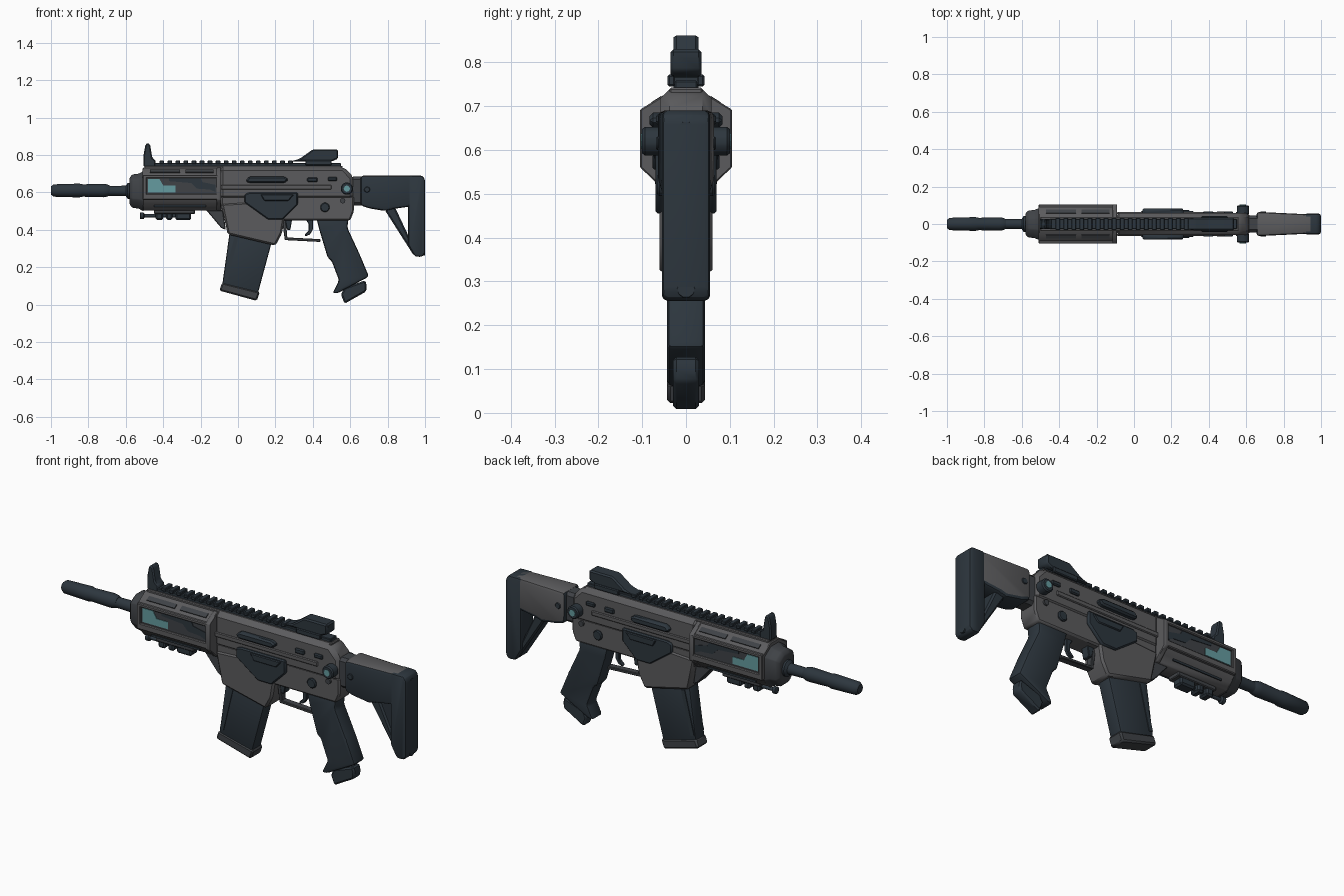
import bpy, bmesh
from math import cos, sin, pi, radians
from mathutils import Matrix, Vector

if "Cube" in bpy.data.objects:
    bpy.data.objects.remove(bpy.data.objects["Cube"])


def material(name, rgb):
    m = bpy.data.materials.new(name)
    m.use_nodes = True
    m.diffuse_color = (*rgb, 1)
    bsdf = next(n for n in m.node_tree.nodes if n.type == 'BSDF_PRINCIPLED')
    bsdf.inputs["Base Color"].default_value = (*rgb, 1)
    bsdf.inputs["Roughness"].default_value = 0.6
    return m


DARK = material("blue_black", (0.026, 0.037, 0.048))
GREY = material("gunmetal_grey", (0.105, 0.105, 0.11))
MID = material("dark_grey", (0.05, 0.055, 0.062))
TEAL = material("teal", (0.13, 0.33, 0.35))


def finish(name, bm, mat, bevel=0, seg=1):
    bmesh.ops.recalc_face_normals(bm, faces=bm.faces)
    if bevel:
        bmesh.ops.bevel(bm, geom=bm.edges[:], offset=bevel, segments=seg,
                        profile=0.5, affect='EDGES', clamp_overlap=True)
    me = bpy.data.meshes.new(name)
    bm.to_mesh(me)
    bm.free()
    me.materials.append(mat)
    ob = bpy.data.objects.new(name, me)
    bpy.context.collection.objects.link(ob)
    bpy.ops.object.select_all(action='DESELECT')
    ob.select_set(True)
    bpy.context.view_layer.objects.active = ob
    bpy.ops.object.shade_smooth_by_angle(angle=radians(35))
    return ob


def slab(name, pts, y0, y1, mat, bevel=0, seg=1):
    """Side outline (x, z) extruded from y0 to y1."""
    bm = bmesh.new()
    face = bm.faces.new([bm.verts.new((x, y0, z)) for x, z in pts])
    out = bmesh.ops.extrude_face_region(bm, geom=[face])["geom"]
    bmesh.ops.translate(bm, vec=(0, y1 - y0, 0),
                        verts=[v for v in out if isinstance(v, bmesh.types.BMVert)])
    return finish(name, bm, mat, bevel, seg)


def rect(x0, x1, z0, z1):
    return [(x0, z0), (x1, z0), (x1, z1), (x0, z1)]


def disc(x, z, r, n=12):
    return [(x + r * cos(2 * pi * i / n), z + r * sin(2 * pi * i / n)) for i in range(n)]


def both(name, pts, y0, y1, mat, bevel=0, seg=1):
    """The same slab on the left and right sides."""
    for tag, s in (("right", -1), ("left", 1)):
        slab(f"{name}_{tag}", pts, s * y0, s * y1, mat, bevel, seg)


def loft(name, ring, stations, zc, mat, bevel=0):
    """Cross-section (y, z about zc) scaled at each station (x, scale)."""
    bm = bmesh.new()
    rows = [[bm.verts.new((x, y * k, zc + z * k)) for y, z in ring] for x, k in stations]
    n = len(ring)
    for a, b in zip(rows, rows[1:]):
        for i in range(n):
            bm.faces.new((a[i], a[(i + 1) % n], b[(i + 1) % n], b[i]))
    bm.faces.new(rows[0])
    bm.faces.new(rows[-1])
    return finish(name, bm, mat, bevel)


def mirrored(half):
    return half + [(-y, z) for y, z in reversed(half)]


# Barrel and muzzle
round_ring = disc(0, 0, 1, 20)
loft("muzzle", round_ring, [(-1, .022), (-.985, .033), (-.85, .037), (-.83, .033), (-.72, .036),
                            (-.70, .033), (-.685, .026)], .61, DARK)
loft("barrel", round_ring, [(-.69, .026), (-.60, .028), (-.59, .042), (-.5, .042)], .608, DARK)

# Handguard: faceted shell, front collar and rear ring
shell = mirrored([(.035, .11), (.092, .072), (.092, -.058), (.07, -.085), (.04, -.118)])
loft("handguard", shell, [(-.51, 1), (-.09, 1)], .622, GREY, .004)
loft("front_collar", shell, [(-.58, .62), (-.565, .78), (-.53, .82), (-.505, .95)], .61, MID, .004)
rim = mirrored([(.035, .113), (.105, .07), (.105, -.062), (.08, -.085), (.045, -.12)])
loft("rear_ring", rim, [(-.115, 1), (-.09, 1)], .622, GREY, .003)
for label, box in (("top", rect(-.51, -.1, .676, .694)), ("bottom", rect(-.51, -.1, .56, .592)),
                   ("front", rect(-.51, -.488, .575, .69))):
    both(f"panel_frame_{label}", box, .085, .105, GREY, .004)
both("side_panel", rect(-.49, -.11, .59, .68), .09, .094, MID)
both("teal_patch", [(-.48, .672), (-.42, .672), (-.40, .637), (-.335, .637), (-.335, .60), (-.48, .60)],
     .092, .097, TEAL)
both("dark_patch", [(-.37, .675), (-.2, .675), (-.19, .655), (-.12, .64), (-.12, .602), (-.15, .615),
                    (-.22, .62), (-.25, .65), (-.37, .66)], .092, .097, DARK)
both("lower_vent", rect(-.45, -.17, .522, .532), .066, .071, DARK)

# Slots on the sloping top faces of the handguard
for x0, x1 in ((-.47, -.31), (-.28, -.13)):
    for s in (-1, 1):
        bm = bmesh.new()
        bmesh.ops.create_cube(bm, size=1, matrix=Matrix.Translation(((x0 + x1) / 2, s * .066, .7125))
                              @ Matrix.Rotation(-s * radians(33), 4, 'X')
                              @ Matrix.Diagonal((x1 - x0, .025, .008, 1)))
        finish("top_slot", bm, MID)

# Upper and lower receiver
slab("upper_receiver", [(-.1, .56), (.62, .56), (.62, .68), (.565, .738), (-.1, .738)],
     -.058, .058, GREY, .02)
slab("rail_bed", rect(-.5, .56, .715, .742), -.038, .038, GREY, .004)
both("receiver_ridge", rect(-.09, .5, .615, .64), .05, .064, GREY, .004)
slab("lower_receiver", [(-.09, .58), (-.09, .5), (.22, .45), (.6, .45), (.62, .5), (.62, .58)],
     -.053, .053, GREY, .008)
slab("magazine_well", [(-.09, .54), (-.055, .375), (.2, .315), (.235, .38), (.25, .47), (.25, .56)],
     -.06, .06, GREY, .01)
slab("well_brace", [(-.17, .505), (-.08, .505), (-.065, .40), (-.09, .41)], -.035, .035, MID, .004)

# Side plates, ejection cover, pins and selector knob
both("side_plate", [(.035, .59), (.06, .60), (.32, .60), (.32, .535), (.24, .455), (.16, .455), (.035, .545)],
     .05, .07, DARK, .006)
both("plate_step", [(.12, .59), (.3, .59), (.27, .555), (.14, .555)], .065, .076, DARK, .004)
both("ejection_cover", [(.04, .66), (.06, .685), (.25, .685), (.27, .668), (.25, .65), (.06, .65)],
     .05, .083, DARK, .008)
both("long_button", rect(.37, .425, .655, .68), .05, .068, DARK, .005)
both("short_button", rect(.48, .53, .66, .682), .05, .068, DARK, .005)
both("receiver_pin", disc(.465, .52, .026), .05, .066, DARK, .005)
both("small_pin", disc(.56, .555, .014), .05, .063, MID)
both("selector_knob", disc(.582, .62, .034), .05, .1, DARK, .006)
both("selector_cap", disc(.582, .62, .017, 8), .098, .103, TEAL)

# Top rail with teeth
slab("rail_base", rect(-.45, .55, .738, .758), -.026, .026, DARK, .003)
for i in range(17):
    x = -.42 + i * .043
    slab("rail_tooth", rect(x, x + .025, .752, .77), -.032, .032, DARK, .003)

# Sights
slab("front_sight", [(-.505, .735), (-.505, .8), (-.495, .855), (-.483, .865), (-.47, .855), (-.458, .785),
                     (-.44, .77), (-.44, .735)], -.028, .028, DARK, .006)
slab("rear_sight", [(.28, .765), (.33, .78), (.4, .83), (.535, .83), (.535, .78), (.5, .765)],
     -.035, .035, DARK, .007)
both("sight_clamp", rect(.36, .5, .745, .772), .025, .042, DARK, .004)

# Under-barrel unit
loft("unit_rod", round_ring, [(-.525, .012), (-.522, .018), (-.505, .018), (-.5, .009), (-.25, .009)],
     .475, DARK)
for x0, x1 in ((-.44, -.40), (-.385, -.35), (-.335, -.25)):
    slab("unit_block", rect(x0, x1, .453, .5), -.03, .03, DARK, .008)
slab("unit_mount", rect(-.45, -.23, .485, .515), -.035, .035, MID, .004)

# Magazine
slab("magazine", [(-.04, .42), (.19, .37), (.105, .055), (-.085, .1)], -.038, .038, DARK, .01, 2)
slab("magazine_base", [(-.085, .118), (.117, .068), (.1, .02), (-.1, .075)], -.043, .043, MID, .008)
both("magazine_rib", [(-.02, .36), (.0, .355), (-.055, .13), (-.075, .135)], .036, .042, DARK)

# Trigger and guard
slab("guard_bottom", [(.25, .345), (.44, .335), (.44, .35), (.25, .36)], -.018, .018, MID, .003)
slab("guard_front", [(.235, .46), (.255, .46), (.265, .345), (.25, .345)], -.018, .018, MID, .003)
slab("trigger", [(.36, .46), (.4, .46), (.4, .4), (.385, .375), (.36, .365), (.357, .375), (.378, .395),
                 (.378, .43)], -.01, .01, DARK, .003)
slab("magazine_release", [(.25, .46), (.29, .46), (.28, .4), (.262, .4)], -.022, .022, DARK, .003)

# Pistol grip
slab("grip", [(.42, .46), (.435, .4), (.465, .3), (.48, .25), (.5, .235), (.54, .13), (.505, .06), (.535, .062),
              (.7, .15), (.65, .27), (.585, .41), (.59, .46)], -.043, .043, DARK, .016, 2)
slab("grip_cap", [(.55, .055), (.57, .09), (.68, .13), (.688, .105), (.685, .07), (.57, .005)],
     -.03, .03, DARK, .008)

# Stock: grey cheek piece, strut and butt
slab("stock_joint", rect(.6, .68, .53, .685), -.045, .045, MID, .015)
stock = slab("stock_body", [(.655, .69), (.96, .69), (.96, .53), (.82, .51), (.79, .5), (.7, .515), (.655, .53)],
             -.065, .065, DARK, .022, 2)
stock.data.materials.append(GREY)
for f in stock.data.polygons:
    upper = f.center.z > .56 and f.center.x < .95
    if upper and (f.normal.z > .6 or f.normal.y > .4):
        f.material_index = 1
for v in stock.data.vertices:
    v.co.y *= 1 - .25 * (v.co.x - .655) / .345
slab("stock_strut", [(.785, .505), (.835, .53), (.915, .36), (.95, .3), (.94, .262)], -.04, .04, DARK, .008)
slab("butt", [(.91, .69), (.985, .69), (1, .67), (1, .275), (.985, .255), (.945, .257), (.91, .32)],
     -.055, .055, DARK, .014, 2)
both("stock_screw", disc(.69, .615, .016), .055, .068, DARK, .003)
for z in (.645, .283):
    loft("butt_bolt", disc(0, 0, 1, 10), [(.985, .022), (1, .02)], z, DARK)
